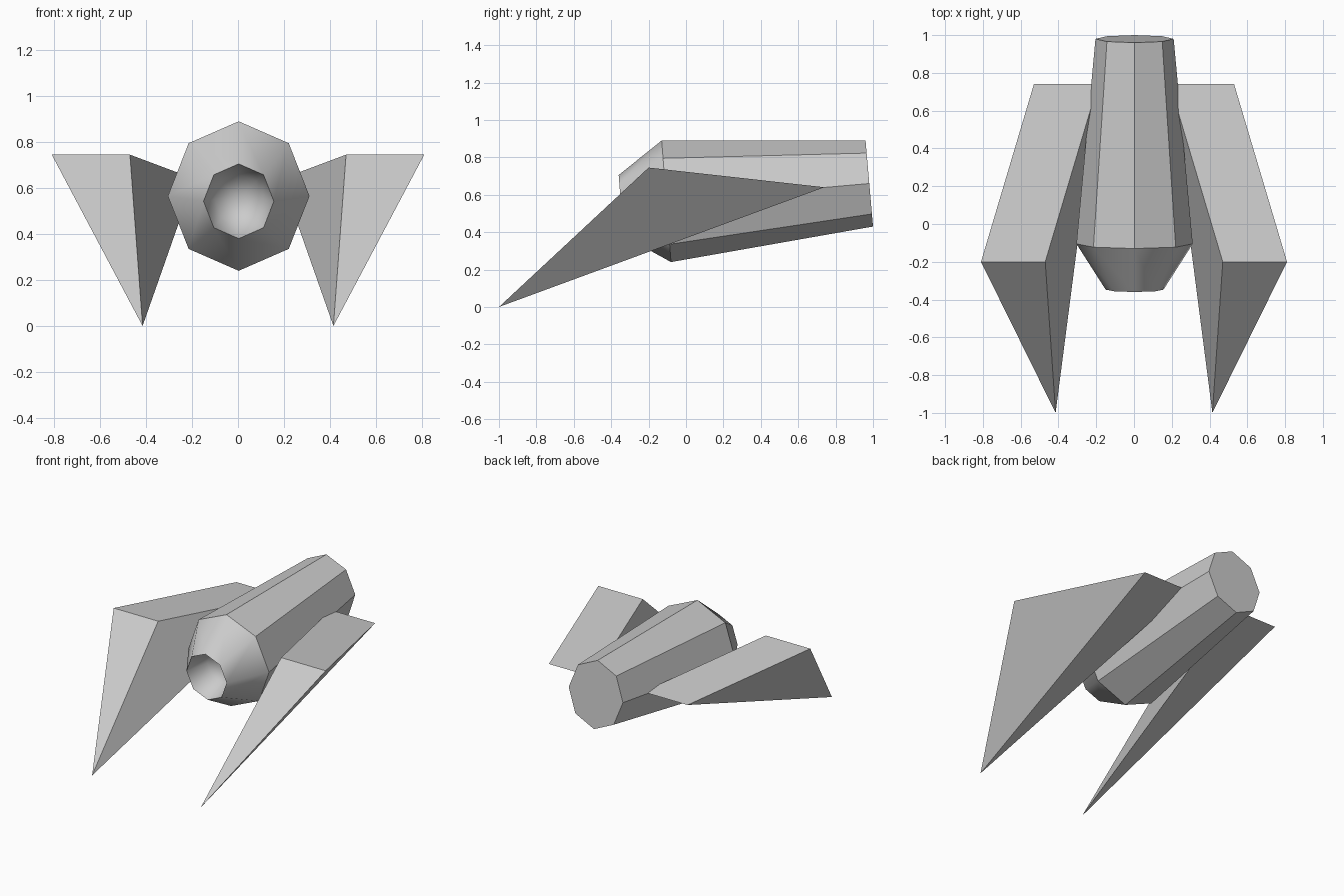
import bpy
import bmesh
from math import sin, cos, pi

if "Cube" in bpy.data.objects:
    bpy.data.objects.remove(bpy.data.objects["Cube"], do_unlink=True)

grey = bpy.data.materials.new("plain grey")
grey.use_nodes = True
colour = (0.6, 0.6, 0.6, 1)
grey.diffuse_color = colour
grey.node_tree.nodes["Principled BSDF"].inputs["Base Color"].default_value = colour


def finish(bm, name):
    bmesh.ops.recalc_face_normals(bm, faces=bm.faces)
    mesh = bpy.data.meshes.new(name)
    bm.to_mesh(mesh)
    bm.free()
    mesh.materials.append(grey)
    obj = bpy.data.objects.new(name, mesh)
    bpy.context.collection.objects.link(obj)
    return obj


# Hull: tilted octagonal rings from the tail to the bottom of the nose recess
# each ring: top (y, z), bottom (y, z), half width
SIDES = 8
RINGS = [
    ((0.96, 0.89), (1.0, 0.43), 0.207),      # tail
    ((-0.13, 0.89), (-0.08, 0.24), 0.308),   # shoulder
    ((-0.36, 0.705), (-0.335, 0.38), 0.153), # nose rim
    ((-0.20, 0.66), (-0.18, 0.44), 0.105),   # recess floor
]
bm = bmesh.new()
rings = []
for (ty, tz), (by, bz), width in RINGS:
    ring = []
    for i in range(SIDES):
        a = 2 * pi * i / SIDES
        t = (1 - cos(a)) / 2
        ring.append(bm.verts.new((width * sin(a) + 0.003,
                                  ty + (by - ty) * t, tz + (bz - tz) * t)))
    rings.append(ring)
for level, (r0, r1) in enumerate(zip(rings, rings[1:])):
    for i in range(SIDES):
        j = (i + 1) % SIDES
        face = bm.faces.new((r0[i], r0[j], r1[j], r1[i]))
        face.smooth = level > 0
bm.faces.new(rings[0])
# Shallow rounded floor of the nose recess
centre = bm.verts.new((0.003, -0.16, 0.55))
for i in range(SIDES):
    face = bm.faces.new((rings[3][i], rings[3][(i + 1) % SIDES], centre))
    face.smooth = True
# Crisp shoulder and nose rim
for ring in rings[:3]:
    for i in range(SIDES):
        bm.edges.get((ring[i], ring[(i + 1) % SIDES])).smooth = False
finish(bm, "hull")


# Wings: flat-topped wedges running forward to a low point
def wing(name, side):
    bm = bmesh.new()
    outer, inner, tip, rear_out, rear_in = [
        bm.verts.new((side * x, y, z)) for x, y, z in (
            (0.81, -0.2, 0.745), (0.47, -0.2, 0.745), (0.415, -1.0, 0.0),
            (0.53, 0.74, 0.64), (0.19, 0.74, 0.64))]
    for corners in ((outer, inner, rear_in, rear_out),
                    (outer, inner, tip),
                    (inner, rear_in, tip),
                    (outer, rear_out, tip),
                    (rear_out, rear_in, tip)):
        bm.faces.new(corners)
    finish(bm, name)


wing("left_wing", 1)
wing("right_wing", -1)
